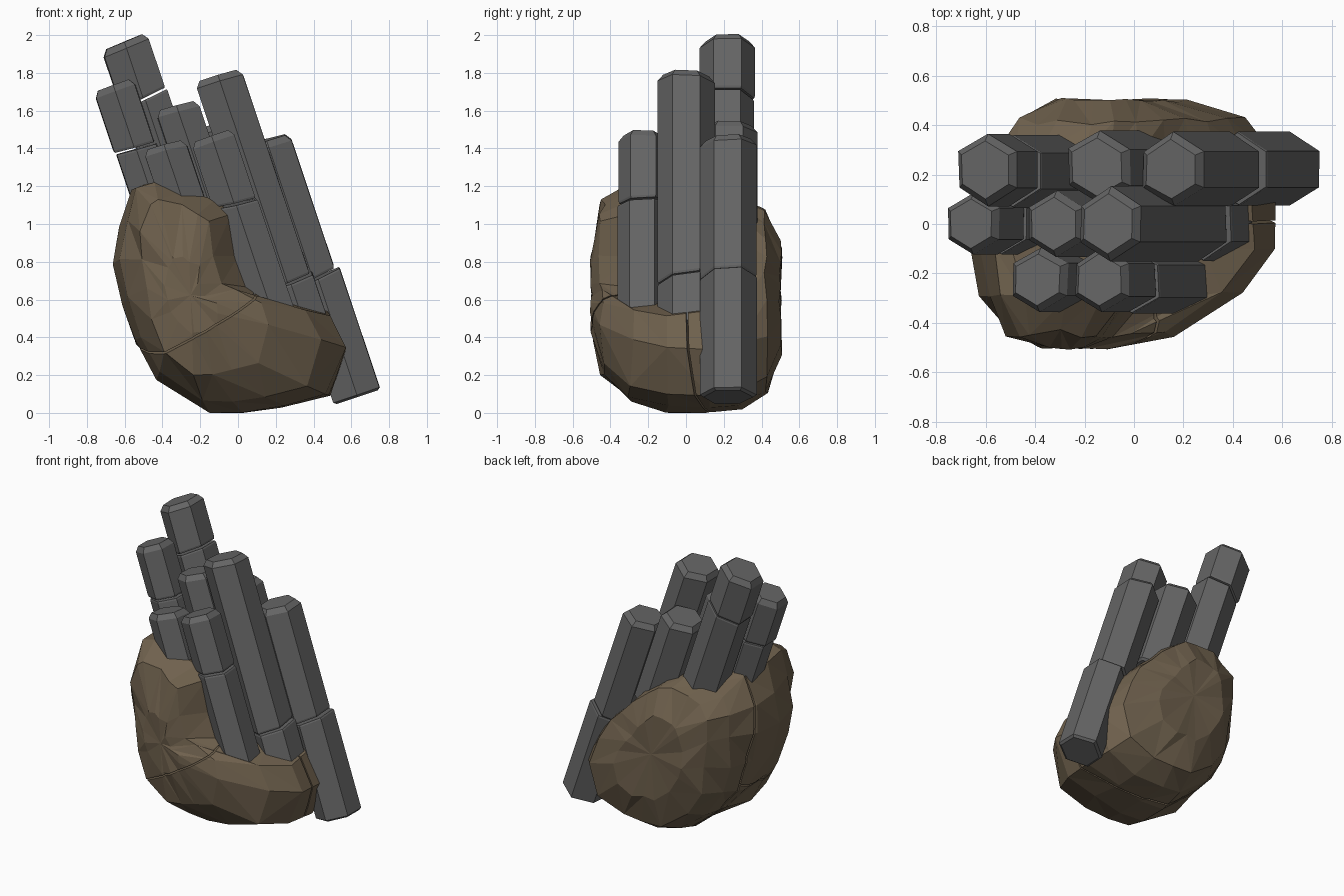
import bpy, bmesh, math, random
from mathutils import Vector

if "Cube" in bpy.data.objects:
    bpy.data.objects.remove(bpy.data.objects["Cube"])

random.seed(7)


def material(name, rgb):
    m = bpy.data.materials.new(name)
    m.diffuse_color = (*rgb, 1)
    m.use_nodes = True
    m.node_tree.nodes["Principled BSDF"].inputs["Base Color"].default_value = m.diffuse_color
    return m


BROWN = material("brown_rock", (0.16, 0.12, 0.075))
GREY = material("grey_basalt", (0.13, 0.13, 0.13))


def finish(bm, name, mat):
    bmesh.ops.recalc_face_normals(bm, faces=bm.faces[:])
    me = bpy.data.meshes.new(name)
    bm.to_mesh(me)
    bm.free()
    me.materials.append(mat)
    ob = bpy.data.objects.new(name, me)
    bpy.context.collection.objects.link(ob)
    return ob


def skin(bm, rings, rocky=False):
    """Join rings of points into a closed solid."""
    vr = [[bm.verts.new(p) for p in r] for r in rings]
    n = len(vr[0])
    for a, b in zip(vr, vr[1:]):
        for i in range(n):
            j = (i + 1) % n
            if not rocky:
                bm.faces.new((a[i], a[j], b[j], b[i]))
            elif random.random() < 0.5:
                bm.faces.new((a[i], a[j], b[j]))
                bm.faces.new((a[i], b[j], b[i]))
            else:
                bm.faces.new((a[i], a[j], b[i]))
                bm.faces.new((a[j], b[j], b[i]))
    for r in (vr[0], vr[-1]):
        if rocky:
            c = bm.verts.new(sum((v.co for v in r), Vector()) / n)
            for i in range(n):
                bm.faces.new((r[i], r[(i + 1) % n], c))
        else:
            bm.faces.new(r)


# Leaning six-sided basalt columns
AXIS = Vector((0.335, 0, -1)).normalized()
U = Vector((-AXIS.z, 0, AXIS.x))
V = Vector((0, 1, 0))


def column(name, top, r, end_z, cracks=(), slip=0.008):
    top = Vector(top)
    bm = bmesh.new()
    radii = [r * random.uniform(0.97, 1.04) for _ in range(6)]
    along = lambda z: (top.z - z) / -AXIS.z

    def ring(t, s=1.0, tilt=(0, 0), shift=(0, 0)):
        pts = []
        for k in range(6):
            a = math.radians(30 + 60 * k)
            x = math.cos(a) * radii[k] * s + shift[0]
            y = math.sin(a) * radii[k] * s + shift[1]
            pts.append(top + U * x + V * y + AXIS * (t + tilt[0] * x + tilt[1] * y))
        return pts

    start, tilt0, gap = 0.0, (0, 0), 0.006
    stops = [along(z) for z in cracks] + [along(end_z)]
    for n, stop in enumerate(stops):
        sh = (0, 0) if n == 0 else (slip, random.uniform(-0.006, 0.006))
        last = n == len(stops) - 1
        tilt1 = (0, 0) if last else (random.uniform(-0.15, 0.15), random.uniform(-0.15, 0.15))
        if n == 0:
            tt = (random.uniform(-0.08, 0.08), random.uniform(-0.08, 0.08))
            rings = [ring(0, 0.8, tt), ring(0.035, 1.0, tt)]
        else:
            rings = [ring(start + gap, 0.97, tilt0, sh), ring(start + gap + 0.01, 1, tilt0, sh)]
        rings += [ring(stop - gap - 0.012, 1, tilt1, sh),
                  ring(stop - gap, 0.88 if last else 0.97, tilt1, sh)]
        skin(bm, rings)
        start, tilt0 = stop, tilt1
    return finish(bm, name, GREY)


column("column_back_left", (-0.602, 0.22, 1.965), 0.148, 1.0, (1.66,))
column("column_back_middle", (-0.15, 0.23, 1.52), 0.148, 0.85)
column("column_back_right", (0.15, 0.22, 1.445), 0.148, 0.07, (0.71,), 0.026)
column("column_middle_left", (-0.66, 0.0, 1.735), 0.127, 1.05, (1.4,))
column("column_middle_inner", (-0.325, 0.0, 1.625), 0.132, 0.95)
column("column_middle_tall", (-0.105, 0.0, 1.785), 0.148, 0.43, (0.7,), 0.015)
column("column_front_left", (-0.39, -0.225, 1.415), 0.13, 0.95)
column("column_front_right", (-0.14, -0.225, 1.465), 0.13, 0.5, (1.11,))

# Boulder: side outline with a stepped shelf, swept and scaled along y
OUTLINE = [(-0.57, 1.18), (-0.48, 1.22), (-0.28, 1.17), (-0.1, 1.12), (0.02, 1.04),
           (0.07, 0.8), (0.13, 0.63), (0.3, 0.57), (0.5, 0.51), (0.6, 0.34), (0.49, 0.1),
           (0.25, 0.025), (0.02, 0.0), (-0.16, 0.01), (-0.42, 0.19), (-0.54, 0.38),
           (-0.63, 0.58), (-0.68, 0.8), (-0.65, 1.0)]
# The back of the boulder fills the shelf step into a slope
BACK = {0: (-0.52, 1.07), 1: (-0.42, 1.13), 2: (-0.24, 1.14), 3: (-0.1, 1.13),
        4: (0.02, 1.05), 5: (0.14, 0.93), 6: (0.25, 0.82), 7: (0.38, 0.72), 8: (0.5, 0.57),
        16: (-0.6, 0.58), 17: (-0.63, 0.8), 18: (-0.6, 0.96)}
# y, x centre, z centre, x scale, z scale, back blend
SECTIONS = [(-0.51, -0.23, 0.62, 0.22, 0.34, 0), (-0.445, -0.18, 0.66, 0.54, 0.78, 0),
            (-0.29, -0.085, 0.62, 0.84, 0.96, 0), (-0.1, -0.05, 0.6, 0.97, 1.0, 0),
            (0.11, -0.04, 0.6, 0.97, 1.0, 0.3), (0.29, -0.03, 0.61, 0.9, 0.97, 0.9),
            (0.42, -0.02, 0.62, 0.76, 0.88, 1), (0.51, -0.06, 0.62, 0.44, 0.52, 1)]
rings = []
for y, cx, cz, sx, sz, blend in SECTIONS:
    ring = []
    for i, p in enumerate(OUTLINE):
        q = Vector(p).lerp(Vector(BACK.get(i, p)), blend)
        jx, jy, jz = (random.uniform(-0.018, 0.018) for _ in range(3))
        if abs(y) > 0.5:
            jy = -abs(jy) if y > 0 else abs(jy)
        ring.append(Vector((cx + sx * (q.x + 0.04) + jx, y + jy,
                            max(0.0, cz + sz * (q.y - 0.6) + jz))))
    rings.append(ring)
rock = bmesh.new()
skin(rock, rings, True)
bmesh.ops.recalc_face_normals(rock, faces=rock.faces[:])


# Split the boulder along thin cracks
def split(bm, co, no):
    no = Vector(no).normalized()
    parts = []
    for side in (1, -1):
        b = bm.copy()
        bmesh.ops.bisect_plane(b, geom=b.verts[:] + b.edges[:] + b.faces[:], dist=1e-5,
                               plane_co=Vector(co) + no * 0.005 * side, plane_no=no,
                               clear_inner=side == 1, clear_outer=side == -1)
        bmesh.ops.holes_fill(b, edges=[e for e in b.edges if e.is_boundary], sides=0)
        parts.append(b)
    bm.free()
    return parts


back, front = split(rock, (-0.4, 0.1, 0.9), (0.15, 1, 0.1))
front_lobe, front_base = split(front, (-0.2, -0.45, 0.43), (-0.5, -0.25, 0.85))
finish(front_base, "boulder_base", BROWN)
finish(front_lobe, "boulder_front_lobe", BROWN)
finish(back, "boulder_back_lobe", BROWN)
